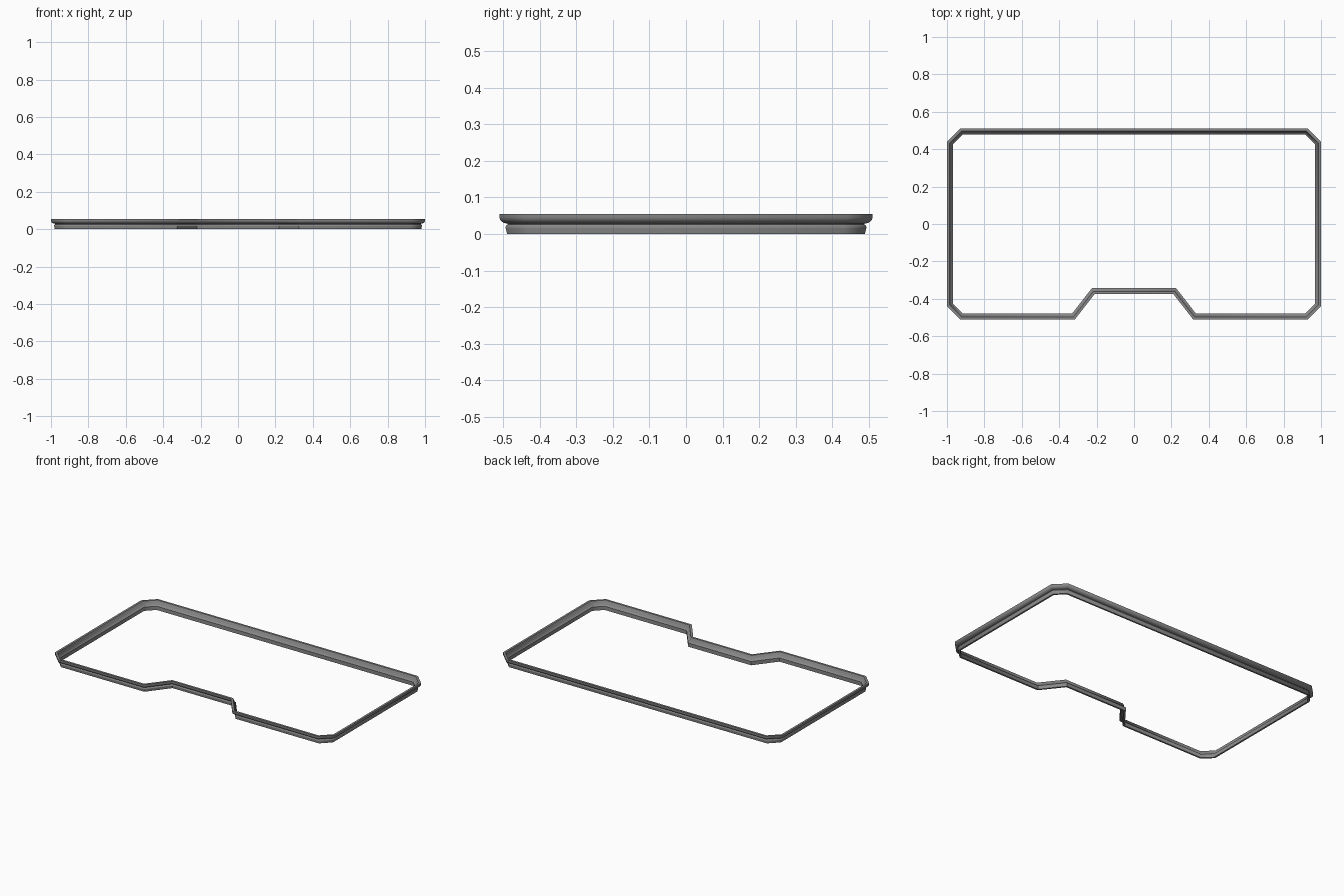
import bpy, bmesh
from math import radians
from mathutils import Vector

if "Cube" in bpy.data.objects:
    bpy.data.objects.remove(bpy.data.objects["Cube"])

# Outer outline (right half, from back centre clockwise to notch), mirrored in x
half = [(0.929, 0.51), (1.0, 0.439), (1.0, -0.439), (0.929, -0.51),
        (0.316, -0.51), (0.210, -0.374)]
path = [Vector(p) for p in half] + [Vector((-x, y)) for x, y in reversed(half)]


def inset(points, d):
    """Mitred inset of a clockwise outline by distance d."""
    out = []
    n = len(points)
    for i, p in enumerate(points):
        a = (p - points[i - 1]).normalized()
        b = (points[(i + 1) % n] - p).normalized()
        na, nb = Vector((a.y, -a.x)), Vector((b.y, -b.x))
        out.append(p + (na + nb) * d / (1 + na.dot(nb)))
    return out


def sweep(name, profile):
    """Sweep a closed (inset, height) profile round the outline."""
    bm = bmesh.new()
    rings = [[bm.verts.new((q.x, q.y, z)) for q in inset(path, d)]
             for d, z in profile]
    n = len(path)
    for k, ring in enumerate(rings):
        prev = rings[k - 1]
        for i in range(n):
            j = (i + 1) % n
            bm.faces.new((prev[i], prev[j], ring[j], ring[i]))
    bmesh.ops.recalc_face_normals(bm, faces=bm.faces)
    mesh = bpy.data.meshes.new(name)
    bm.to_mesh(mesh)
    bm.free()
    obj = bpy.data.objects.new(name, mesh)
    bpy.context.collection.objects.link(obj)
    return obj


# One moulding: flared upper lip, shadow groove, lower bead with inner ledge
trim = sweep("trim_moulding", [
    (0.000, 0.055), (0.000, 0.045), (0.002, 0.039), (0.006, 0.034),
    (0.013, 0.030), (0.021, 0.029),                       # lip underside
    (0.022, 0.026), (0.019, 0.024),                       # groove
    (0.017, 0.020), (0.017, 0.015), (0.020, 0.004), (0.020, 0.000),  # bead
    (0.031, 0.000), (0.031, 0.024),                       # inner wall
    (0.027, 0.027), (0.023, 0.031),                       # inner ledge
    (0.019, 0.043), (0.014, 0.055),                       # lip inside
])

# Dark grey finish, softened chamfer corners
dark = bpy.data.materials.new("dark_grey")
dark.diffuse_color = (0.25, 0.25, 0.25, 1)
dark.use_nodes = True
dark.node_tree.nodes["Principled BSDF"].inputs["Base Color"].default_value = dark.diffuse_color
trim.data.materials.append(dark)
bpy.context.view_layer.objects.active = trim
trim.select_set(True)
bpy.ops.object.shade_smooth_by_angle(angle=radians(50))
